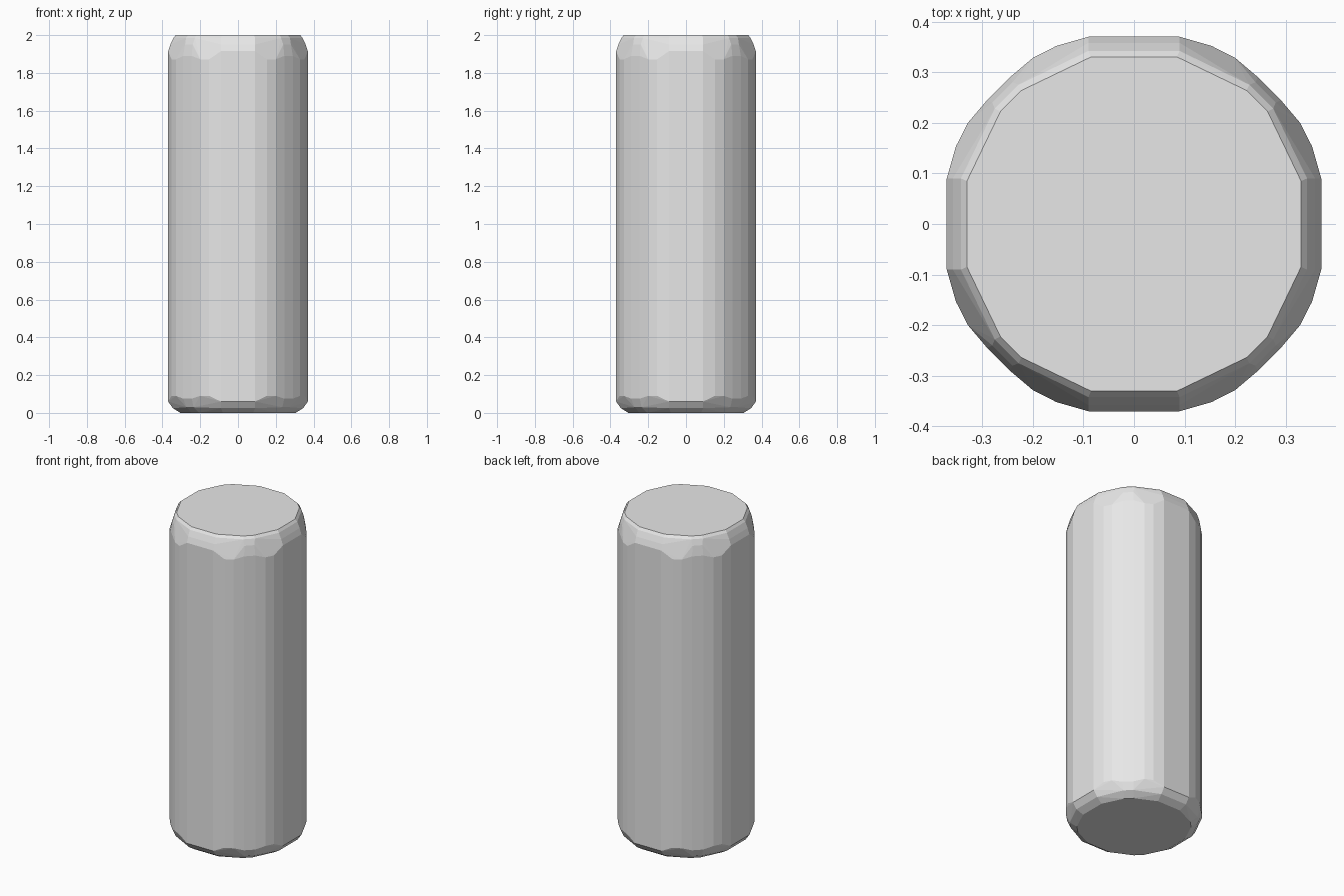
import bpy, bmesh

cube = bpy.data.objects.get("Cube")
if cube:
    bpy.data.objects.remove(cube, do_unlink=True)

# Plain grey material
grey = bpy.data.materials.new("light grey")
grey.use_nodes = True
colour = (0.8, 0.8, 0.8, 1)
grey.diffuse_color = colour
grey.node_tree.nodes["Principled BSDF"].inputs["Base Color"].default_value = colour


def ring(eighth):
    """Repeat the (x, y, z) points of one eighth around the whole circle."""
    points = []
    for x, y, z in eighth:
        for sx in (-1, 1):
            for sy in (-1, 1):
                points += [(sx * x, sy * y, z), (sx * y, sy * x, z)]
    return points


# Wall outline, with the worn edge dipping between the flat sides
outline = [(0.09, 0.37), (0.153, 0.352), (0.2, 0.328), (0.245, 0.29)]
top_edge = [1.915, 1.872, 1.872, 1.89]
bottom_edge = [0.06, 0.09, 0.09, 0.075]
points = ring([(x, y, z) for (x, y), z in zip(outline, top_edge)])
points += ring([(x, y, z) for (x, y), z in zip(outline, bottom_edge)])

# Rounded shoulder and flat top
points += ring([(0.09, 0.358, 1.95), (0.24, 0.28, 1.95)])
points += ring([(0.09, 0.342, 1.985), (0.228, 0.275, 1.985)])
points += ring([(0.085, 0.33, 2.0), (0.222, 0.264, 2.0)])

# Rounded foot and flat base
points += ring([(0.09, 0.345, 0.025), (0.235, 0.273, 0.03)])
points += ring([(0.08, 0.305, 0.0), (0.205, 0.245, 0.0)])

# The body is the convex skin around the rings
bm = bmesh.new()
for p in points:
    bm.verts.new(p)
hull = bmesh.ops.convex_hull(bm, input=bm.verts[:])
inside = {e for e in hull["geom_interior"] + hull["geom_unused"]
          if isinstance(e, bmesh.types.BMVert)}
bmesh.ops.delete(bm, geom=list(inside), context='VERTS')
bmesh.ops.dissolve_limit(bm, angle_limit=0.01, verts=bm.verts[:], edges=bm.edges[:])
bmesh.ops.recalc_face_normals(bm, faces=bm.faces[:])

mesh = bpy.data.meshes.new("cylinder_body")
bm.to_mesh(mesh)
bm.free()
mesh.materials.append(grey)
body = bpy.data.objects.new("cylinder_body", mesh)
bpy.context.collection.objects.link(body)
